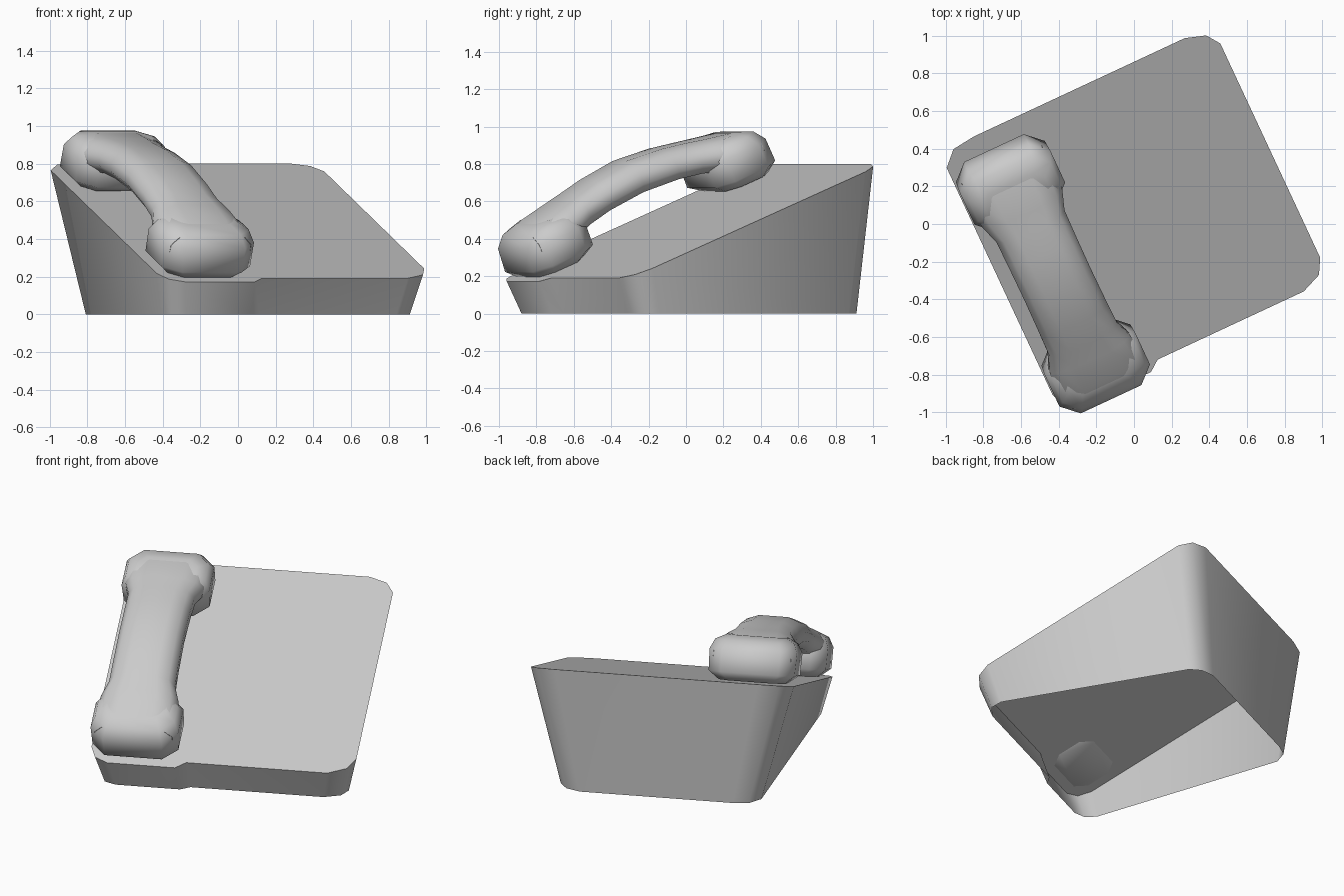
import bpy, bmesh, math
from mathutils import Matrix, Vector

old = bpy.data.objects.get("Cube")
if old:
    bpy.data.objects.remove(old, do_unlink=True)

YAW = Matrix.Rotation(math.radians(25), 4, 'Z')
SLOPE = 0.411                    # rise of the sloping top
DECK_Z = 0.481                   # deck height at the middle
# Frame lying on the sloping deck: x across, y up the slope, z out of it
DECK = (YAW @ Matrix.Translation((0, 0, DECK_Z))
        @ Matrix.Rotation(math.atan(SLOPE), 4, 'X'))

grey = bpy.data.materials.new("plain_grey")
grey.use_nodes = True
grey.diffuse_color = (0.6, 0.6, 0.6, 1)
grey.node_tree.nodes["Principled BSDF"].inputs["Base Color"].default_value = (0.6, 0.6, 0.6, 1)


def loft(name, rings, matrix, caps, angle):
    """Bridge equal rings of points, cap the chosen ends, smooth by angle."""
    bm = bmesh.new()
    loops = [[bm.verts.new(matrix @ Vector(p)) for p in ring] for ring in rings]
    n = len(loops[0])
    for a, b in zip(loops, loops[1:]):
        for i in range(n):
            j = (i + 1) % n
            bm.faces.new((a[i], a[j], b[j], b[i]))
    if "start" in caps:
        bm.faces.new(loops[0][::-1])
    if "end" in caps:
        bm.faces.new(loops[-1])
    bmesh.ops.recalc_face_normals(bm, faces=bm.faces)
    mesh = bpy.data.meshes.new(name)
    bm.to_mesh(mesh)
    bm.free()
    mesh.materials.append(grey)
    obj = bpy.data.objects.new(name, mesh)
    bpy.context.collection.objects.link(obj)
    bpy.ops.object.select_all(action='DESELECT')
    obj.select_set(True)
    bpy.context.view_layer.objects.active = obj
    bpy.ops.object.shade_smooth_by_angle(angle=math.radians(angle))


# Wedge body: open underneath, sloping top, small step at the front
outline = [(-.775, .69), (-.70, .765), (-.575, .78), (.66, .78), (.77, .745),
           (.82, .675), (.82, -.58), (.775, -.66), (.665, -.705), (-.19, -.705),
           (-.25, -.75), (-.66, -.75), (-.74, -.715), (-.775, -.64)]


def squeeze(value, low, high, inset_low, inset_high):
    f = (value - low) / (high - low)
    return value + inset_low * (1 - f) - inset_high * f


# Side walls lean in at a steady angle, so they come in further where taller
top = [(x, y, DECK_Z + SLOPE * y) for x, y in outline]
bottom = [(squeeze(x, -.775, .82, .26 * z, .235 * z),
           squeeze(y, -.75, .78, .07, .02), 0) for x, y, z in top]
loft("body", [bottom, top], YAW, {"end"}, 55)

# Handset, symmetric along its length
AXIS = -.503
MIDDLE = -.018


def head_ring(h, near, far, half, side):
    """Rounded rectangle in the deck plane; side is +1 ear, -1 mouth."""
    c = min(half, far - near) * 0.33
    pts = [(-half, near + c), (-half + c, near), (half - c, near), (half, near + c),
           (half, far - c), (half - c, far), (-half + c, far), (-half, far - c)]
    return [(AXIS + x, MIDDLE + side * y, h) for x, y in pts]


# (height, near end, far end, half width)
head_levels = [(0, .46, .73, .2), (.05, .39, .775, .26), (.18, .39, .765, .265),
               (.24, .43, .72, .24), (.27, .48, .64, .18)]
for name, side, drop in (("earpiece", 1, .005), ("mouthpiece", -1, -.003)):
    rings = [head_ring(h + drop, a, b, w, side) for h, a, b, w in head_levels]
    loft(name, rings, DECK, {"start", "end"}, 60)


# Arched handle: (distance from middle, underside, top, half width)
half_handle = [(0, .19, .37, .195), (.22, .175, .35, .197), (.36, .15, .325, .2),
               (.46, .12, .305, .235), (.61, .1, .278, .25), (.71, .1, .24, .235)]
stations = [(-d, *rest) for d, *rest in half_handle[:0:-1]] + half_handle
section = [(-.8, 0), (.8, 0), (1, .25), (1, .55), (.82, .85), (.45, 1),
           (-.45, 1), (-.82, .85), (-1, .55), (-1, .25)]
rings = [[(AXIS + u * w, MIDDLE + d, lo + t * (hi - lo)) for u, t in section]
         for d, lo, hi, w in stations]
loft("handle", rings, DECK, {"start", "end"}, 60)
